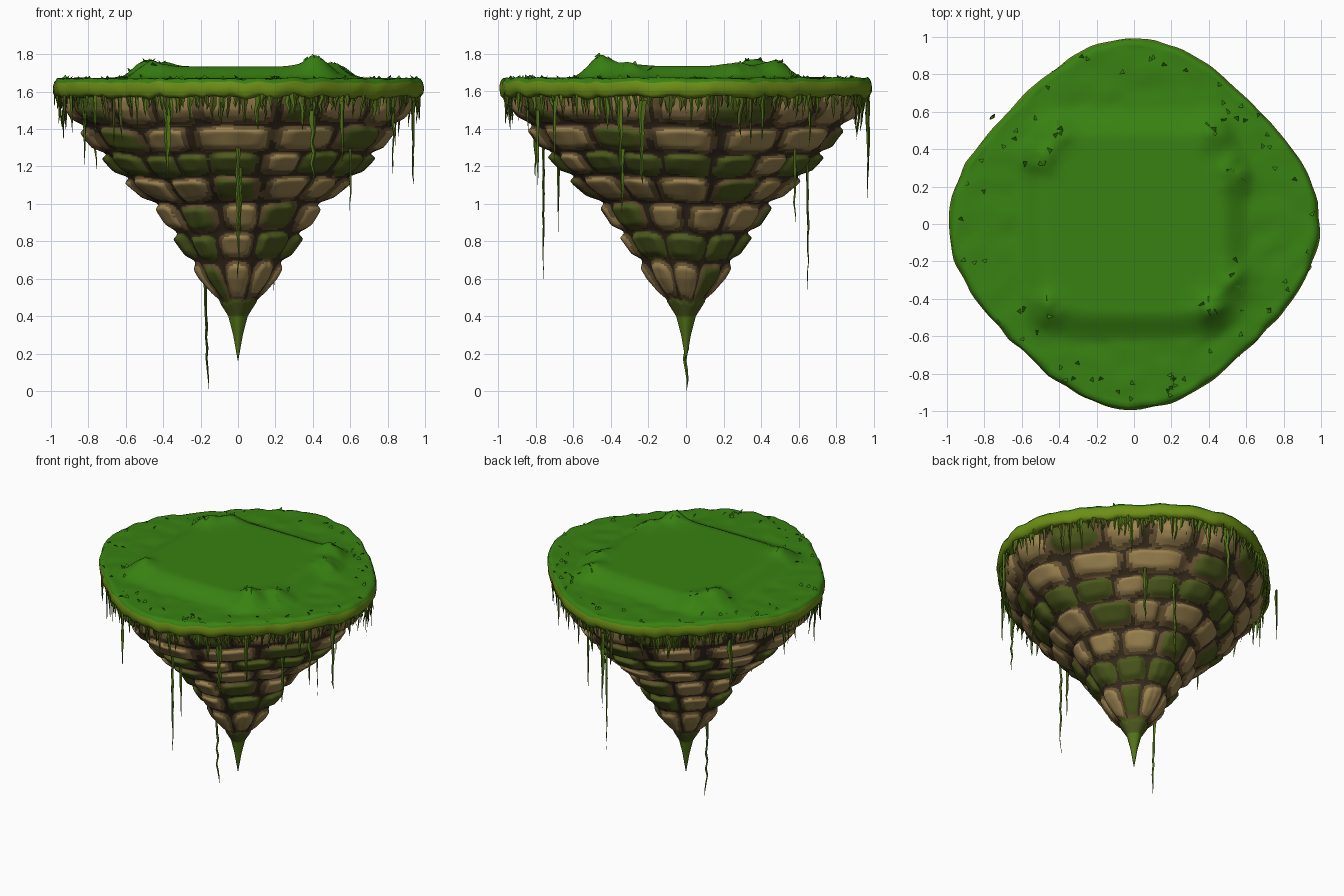
import bpy, bmesh, math, random
from mathutils import Vector, noise

if "Cube" in bpy.data.objects:
    bpy.data.objects.remove(bpy.data.objects["Cube"])

random.seed(7)
TAU = 2 * math.pi

# Flat colours
COLORS = {
    "grass green": (0.04, 0.22, 0.006), "rim yellow green": (0.15, 0.27, 0.008),
    "stone tan": (0.33, 0.225, 0.08), "stone brown": (0.135, 0.085, 0.032),
    "dark earth": (0.04, 0.025, 0.013), "moss": (0.075, 0.10, 0.012),
    "vine green": (0.085, 0.17, 0.009),
}
MATS = {}
for n, c in COLORS.items():
    m = bpy.data.materials.new(n)
    m.diffuse_color = (*c, 1)
    m.use_nodes = True
    m.node_tree.nodes["Principled BSDF"].inputs["Base Color"].default_value = m.diffuse_color
    MATS[n] = m


def finish(bm, name, mats, smooth):
    me = bpy.data.meshes.new(name)
    bm.to_mesh(me)
    bm.free()
    for n in mats:
        me.materials.append(MATS[n])
    for p in me.polygons:
        p.use_smooth = smooth
    ob = bpy.data.objects.new(name, me)
    bpy.context.collection.objects.link(ob)
    return ob


def nz(x, y, z, s):
    return noise.noise(Vector((x * s, y * s, z * s)))


def smooth(t):
    t = max(0, min(1, t))
    return t * t * (3 - 2 * t)


def plan(a):
    """Island outline: round, slightly cut in on the diagonals."""
    return 1 - 0.09 * math.sin(2 * a) ** 2


def lathe(bm, rows, n, fn):
    """Rings of n points from fn(row, angle); returns the quads and rings."""
    rings = [[bm.verts.new(fn(r, TAU * k / n)) for k in range(n)] for r in rows]
    out = []
    for i in range(len(rings) - 1):
        for k in range(n):
            k2 = (k + 1) % n
            out.append(bm.faces.new((rings[i][k], rings[i + 1][k],
                                     rings[i + 1][k2], rings[i][k2])))
    return out, rings


# Grass cap: square plateau with corner mounds and a rounded rim
MOUNDS = [(-.51, .36, .045), (.43, .5, .045), (.55, .27, .04), (.42, -.46, .055),
          (.55, -.3, .035), (-.48, -.46, .045), (-.42, .5, .035)]


def height(x, y):
    d = (abs(x) ** 5 + abs(y) ** 5) ** 0.2
    z = 1.67 + 0.065 * smooth((0.64 - d) / 0.18)
    for mx, my, h in MOUNDS:
        q = ((x - mx) ** 2 + (y - my) ** 2) / 0.0075
        z += h * math.exp(-q) * (1 + 0.5 * nz(x, y, 3, 14))
    if d > 0.62:
        z += 0.008 * nz(x, y, 0, 9)
    return z


def cap_point(row, a):
    r, z = row
    c, s = math.cos(a), math.sin(a)
    rr = r * plan(a)
    if r > 0.9:
        rr += 0.010 * nz(c, s, z or 1.67, 9)
    x, y = rr * c, rr * s
    if z is None:
        return (x, y, height(x, y))
    return (x, y, z + 0.013 * nz(c, s, r, 14) * (1 if z > 1.6 else 1.6))


bm = bmesh.new()
rows = [(0.03 + 0.92 * i / 44, None) for i in range(45)]
rows += [(.972, 1.668), (.985, 1.65), (.992, 1.62), (.988, 1.59), (.97, 1.57), (.90, 1.58)]
faces, rings = lathe(bm, rows, 160, cap_point)
bm.faces.new(rings[0])
bmesh.ops.recalc_face_normals(bm, faces=bm.faces)
for i, f in enumerate(faces):
    f.material_index = 1 if i // 160 >= 46 else 0
finish(bm, "grass_cap", ["grass green", "rim yellow green"], True)

# Rock cone: courses of rounded stones
PROFILE = [(1.6, .93), (1.5, .905), (1.43, .85), (1.3, .755), (1.2, .665), (1.1, .57),
           (1.0, .45), (.9, .385), (.8, .315), (.7, .25), (.6, .195), (.5, .115),
           (.4, .052), (.3, .026), (.16, .001)]
COURSES = [(1.62, 1.42, 16), (1.42, 1.275, 12), (1.275, 1.15, 16), (1.15, 1.01, 12),
           (1.01, .85, 10), (.85, .7, 8), (.7, .48, 8)]


def radius(z):
    for (z1, r1), (z0, r0) in zip(PROFILE, PROFILE[1:]):
        if z >= z0:
            return r0 + (r1 - r0) * (z - z0) / (z1 - z0)
    return 0.001


def stone(z, a):
    """Course, stone number and distance from the stone's middle (1 = joint)."""
    c, s = math.cos(a), math.sin(a)
    zw = z + 0.022 * nz(c, s, 1, 2.5)
    for i, (t, b, n) in enumerate(COURSES):
        if zw >= b:
            v = 2 * (zw - b) / (t - b) - 1
            p = (a + math.pi / 2) / TAU * n + 0.5 + 0.25 * nz(c, s, i * 3.7, 2.2)
            k = math.floor(p)
            u = 2 * (p - k) - 1
            return i, k % n, min(1.2, (abs(u) ** 4 + abs(v) ** 4) ** 0.25)
    return 9, 0, 1


def rock_point(z, a):
    c, s = math.cos(a), math.sin(a)
    i, k, d = stone(z, a)
    r = radius(z)
    if i < 9:
        bump = 0.045 * (1 - smooth((d - 0.5) / 0.5)) - 0.02
        r += bump * min(1, r / 0.35) + 0.02 * r * nz(c, s, z, 7)
    r *= plan(a)
    return (r * c, r * s, z)


bm = bmesh.new()
N = 220
zs = [1.6 - 1.44 * i / 150 for i in range(151)]
faces, _ = lathe(bm, zs, N, rock_point)
bmesh.ops.recalc_face_normals(bm, faces=bm.faces)
for idx, f in enumerate(faces):
    p = f.calc_center_median()
    a = TAU * (idx % N + 0.5) / N
    i, k, d = stone(p.z, a)
    d += 0.14 * nz(p.x, p.y, p.z, 9)
    mossy = i in (2, 5) or (i * 7 + k * 5) % 4 == 1
    if i in (2, 5) and (k * 3 + i) % 5 == 0:
        mossy = False
    if p.z < 0.49 + 0.03 * nz(p.x, p.y, p.z, 20):
        f.material_index = 4 if p.z < 0.4 else 3
    elif d > 0.93:
        f.material_index = 2
    elif d > 0.74:
        f.material_index = 3 if mossy and i in (2, 5) else 1
    else:
        f.material_index = 3 if mossy else 0
finish(bm, "rock_cone", ["stone tan", "stone brown", "dark earth", "moss", "vine green"], True)


# Hanging strands: thin ragged diamond sections tapering to a point
def strand(bm, x, y, z0, z1, w, segs, mat, lean=0.0):
    a = math.atan2(y, x)
    out, tan = Vector((math.cos(a), math.sin(a), 0)), Vector((-math.sin(a), math.cos(a), 0))
    prev = None
    for i in range(segs + 1):
        t = i / segs
        sway = random.uniform(-.2, .2) * w if i else 0
        c = Vector((x, y, z0 + (z1 - z0) * t)) + tan * sway + out * (lean * t + sway * 0.4)
        ww = w * 0.5 * ((1 - t) ** 0.7 * random.uniform(.65, 1.25) + 0.02)
        th = min(0.010, ww * 0.6)
        ring = [bm.verts.new(c + o) for o in (tan * ww, out * th, -tan * ww, -out * th)]
        if prev:
            for k in range(4):
                f = bm.faces.new((prev[k], prev[(k + 1) % 4], ring[(k + 1) % 4], ring[k]))
                f.material_index = mat
        else:
            bm.faces.new(ring).material_index = mat
        prev = ring
    bm.faces.new(prev[::-1]).material_index = mat


VINES = [(-.18, 0, .68, .005, .045), (0, -.76, 1.45, .6, .032), (.01, -.68, 1.35, .83, .03),
         (.19, .65, 1.4, .52, .03), (.39, .58, 1.3, .89, .03), (.94, -.23, 1.55, 1.1, .045),
         (.83, -.35, 1.55, 1.15, .035), (.6, -.34, 1.3, .95, .03), (0, .97, 1.55, 1.0, .035),
         (-.82, -.32, 1.5, 1.2, .035), (-.38, -.8, 1.55, 1.13, .05), (.4, -.79, 1.5, 1.1, .04),
         (-.76, .57, 1.55, 1.17, .035), (.56, -.7, 1.55, 1.22, .03)]
bm = bmesh.new()
for x, y, z0, z1, w in VINES:
    strand(bm, x, y, z0, z1, w, max(5, int((z0 - z1) * 18)), 0, -0.02 if x == -.18 else 0)
bmesh.ops.recalc_face_normals(bm, faces=bm.faces)
finish(bm, "hanging_vines", ["vine green"], False)

# Grass fringe under the rim
bm = bmesh.new()
for k in range(210):
    a = TAU * (k + random.uniform(-.4, .4)) / 210
    r = random.uniform(.945, .978) * plan(a)
    ln = 0.05 + random.expovariate(1 / 0.05)
    strand(bm, r * math.cos(a), r * math.sin(a), 1.60, 1.57 - min(ln, .27),
           random.uniform(.02, .05), 4, random.choice((0, 0, 1)), random.uniform(-.03, .008))
bmesh.ops.recalc_face_normals(bm, faces=bm.faces)
finish(bm, "grass_fringe", ["vine green", "moss"], False)

# Small grass tufts near the edge and on the mounds
bm = bmesh.new()
spots = []
for k in range(60):
    a, r = random.uniform(0, TAU), random.uniform(.82, .96)
    spots.append((r * plan(a) * math.cos(a), r * plan(a) * math.sin(a)))
for mx, my, _ in MOUNDS:
    spots += [(mx + random.gauss(0, .04), my + random.gauss(0, .04)) for _ in range(4)]
for x, y in spots:
    z, b = height(x, y), random.uniform(0, TAU)
    d, e = Vector((math.cos(b), math.sin(b), 0)), Vector((-math.sin(b), math.cos(b), 0))
    c = Vector((x, y, z - 0.006))
    vs = [bm.verts.new(p) for p in (c - d * .02, c + d * .02, c + e * .025 + Vector((0, 0, .022)))]
    bm.faces.new(vs)
finish(bm, "grass_tufts", ["grass green"], False)
